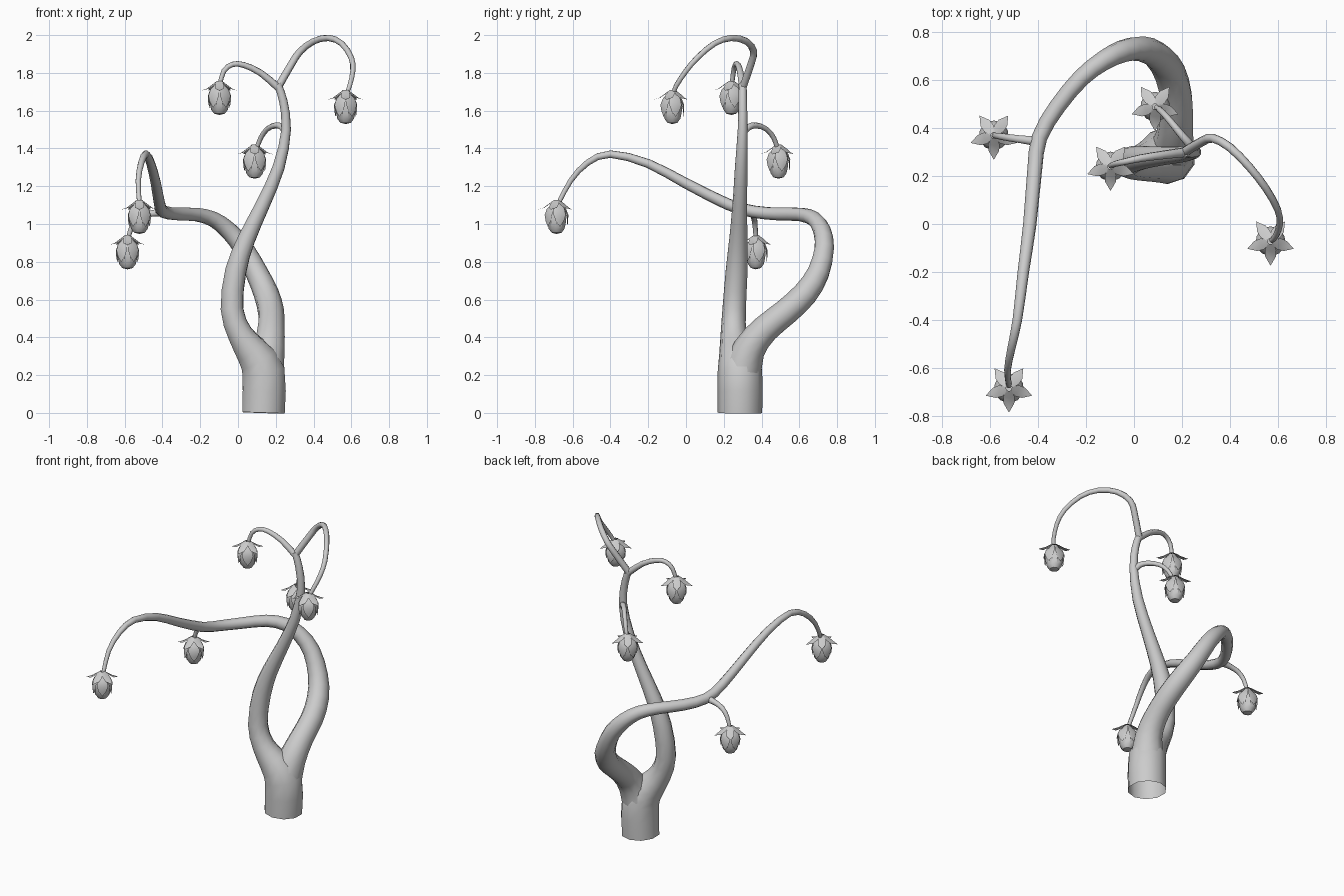
import bpy, bmesh
from math import sin, cos, pi, radians
from mathutils import Vector

if "Cube" in bpy.data.objects:
    bpy.data.objects.remove(bpy.data.objects["Cube"])


def finish(bm, name, angle=50):
    me = bpy.data.meshes.new(name)
    bm.to_mesh(me)
    bm.free()
    ob = bpy.data.objects.new(name, me)
    bpy.context.collection.objects.link(ob)
    bpy.ops.object.select_all(action='DESELECT')
    ob.select_set(True)
    bpy.context.view_layer.objects.active = ob
    bpy.ops.object.shade_smooth_by_angle(angle=radians(angle))
    return ob


def smooth_path(pts, steps):
    # Catmull-Rom through (x, y, z, radius) points
    p = [Vector(q) for q in pts]
    p = [2 * p[0] - p[1]] + p + [2 * p[-1] - p[-2]]
    out = []
    for i in range(1, len(p) - 2):
        a, b, c, d = p[i - 1:i + 3]
        for s in range(steps):
            t = s / steps
            out.append(0.5 * (2 * b + (c - a) * t + (2 * a - 5 * b + 4 * c - d) * t * t
                              + (3 * b - a - 3 * c + d) * t ** 3))
    return out + [p[-2]]


def tube(name, pts, sides=8, steps=2):
    path = smooth_path(pts, steps)
    pos = [q.to_3d() for q in path]
    bm = bmesh.new()
    rings, prev, side = [], None, None
    for i, q in enumerate(path):
        tan = (pos[min(i + 1, len(pos) - 1)] - pos[max(i - 1, 0)]).normalized()
        if prev is None:
            ref = Vector((1, 0, 0)) if abs(tan.x) < 0.8 else Vector((0, 1, 0))
            side = (ref - tan * ref.dot(tan)).normalized()
        else:
            side = (prev.rotation_difference(tan) @ side).normalized()
        prev, up = tan, tan.cross(side)
        rings.append([bm.verts.new(pos[i] + q[3] * (cos(a) * side + sin(a) * up))
                      for a in (2 * pi * (k + .5) / sides for k in range(sides))])
    for r0, r1 in zip(rings, rings[1:]):
        for k in range(sides):
            n = (k + 1) % sides
            bm.faces.new((r0[k], r0[n], r1[n], r1[k]))
    bm.faces.new(rings[-1])
    return finish(bm, name)


def petals(bm, rows, start):
    # five folded petals; rows are (radius, height, half width)
    for k in range(5):
        a = start + k * 2 * pi / 5
        out, across = Vector((cos(a), sin(a), 0)), Vector((-sin(a), cos(a), 0))
        last = None
        for r, z, w in rows:
            mid = out * r + Vector((0, 0, z))
            if w:
                back = out * w * -0.25
                row = [bm.verts.new(mid - across * w + back), bm.verts.new(mid),
                       bm.verts.new(mid + across * w + back)]
            else:
                row = [bm.verts.new(mid)] * 3
            if last:
                for i in (0, 1):
                    face = [last[i], row[i], row[i + 1], last[i + 1]]
                    bm.faces.new(face if w else [last[i], row[i], last[i + 1]])
            last = row


# Trunk running on into the slim upright stem
tube("trunk_and_upright_stem", [
    (.135, .285, 0, .118), (.135, .285, .22, .118), (.07, .265, .33, .09),
    (.01, .252, .42, .069), (-.032, .255, .55, .062), (-.012, .268, .75, .058),
    (.045, .277, .92, .048), (.13, .285, 1.1, .039), (.215, .292, 1.3, .033),
    (.255, .3, 1.5, .026), (.24, .3, 1.65, .023), (.21, .3, 1.74, .021)], 10)

# Thick stem that sweeps round the back and forward
tube("sweeping_stem", [
    (.14, .29, .2, .108), (.165, .335, .34, .086), (.175, .42, .445, .074),
    (.175, .53, .535, .07), (.15, .63, .63, .067), (.1, .7, .74, .06),
    (.03, .732, .87, .053), (-.05, .72, .965, .047), (-.13, .68, 1.025, .041),
    (-.22, .61, 1.05, .037), (-.32, .49, 1.053, .035), (-.395, .36, 1.065, .033),
    (-.415, .22, 1.105, .031), (-.435, 0, 1.215, .028), (-.462, -.2, 1.32, .024),
    (-.487, -.4, 1.37, .02), (-.512, -.52, 1.325, .017), (-.528, -.61, 1.23, .014),
    (-.522, -.675, 1.11, .012)], 10)

# Flower stalks
tube("left_stalk", [
    (.215, .3, 1.72, .021), (.12, .288, 1.8, .018), (.03, .275, 1.842, .016),
    (-.03, .262, 1.845, .014), (-.075, .252, 1.81, .013), (-.096, .243, 1.74, .012)])
tube("right_stalk", [
    (.21, .3, 1.72, .021), (.285, .345, 1.85, .02), (.33, .358, 1.915, .019),
    (.4, .32, 1.967, .018), (.48, .24, 1.985, .017), (.55, .15, 1.955, .016),
    (.6, .06, 1.88, .015), (.608, 0, 1.81, .014), (.592, -.05, 1.735, .013),
    (.575, -.068, 1.69, .012)])
tube("middle_stalk", [
    (.252, .3, 1.48, .02), (.235, .33, 1.512, .018), (.2, .37, 1.522, .016),
    (.155, .425, 1.503, .014), (.12, .465, 1.455, .013), (.095, .487, 1.39, .012)])
tube("side_stalk", [
    (-.395, .345, 1.063, .024), (-.46, .352, 1.055, .018), (-.52, .36, 1.035, .016),
    (-.56, .366, .99, .014), (-.583, .37, .92, .012)])

# Hanging flower: bud, clasping petals and spread star of sepals
bm = bmesh.new()
profile = [(0, -.093), (.028, -.086), (.044, -.065), (.051, -.035), (.055, 0),
           (.05, .03), (.034, .058), (.014, .085)]
vs = [bm.verts.new((r, 0, z)) for r, z in profile]
es = [bm.edges.new(e) for e in zip(vs, vs[1:])]
bmesh.ops.spin(bm, geom=vs + es, cent=(0, 0, 0), axis=(0, 0, 1), angle=2 * pi, steps=10)
bmesh.ops.remove_doubles(bm, verts=bm.verts, dist=.0005)
bmesh.ops.recalc_face_normals(bm, faces=bm.faces)
petals(bm, [(.018, .075, .012), (.05, .04, .03), (.062, .008, .034),
            (.061, -.025, .022), (.057, -.055, 0)], pi / 2)
petals(bm, [(.012, .088, .01), (.042, .066, .024), (.07, .046, .022),
            (.102, .036, 0)], -pi / 2)
flower = finish(bm, "flower", 35)

spots = [(-.098, .24, 1.67), (.57, -.072, 1.622), (.088, .49, 1.333),
         (-.522, -.685, 1.04), (-.585, .37, .853)]
for i, p in enumerate(spots):
    ob = flower if i == 0 else flower.copy()
    if i:
        bpy.context.collection.objects.link(ob)
    ob.name = "flower_%d" % (i + 1)
    ob.location = p
